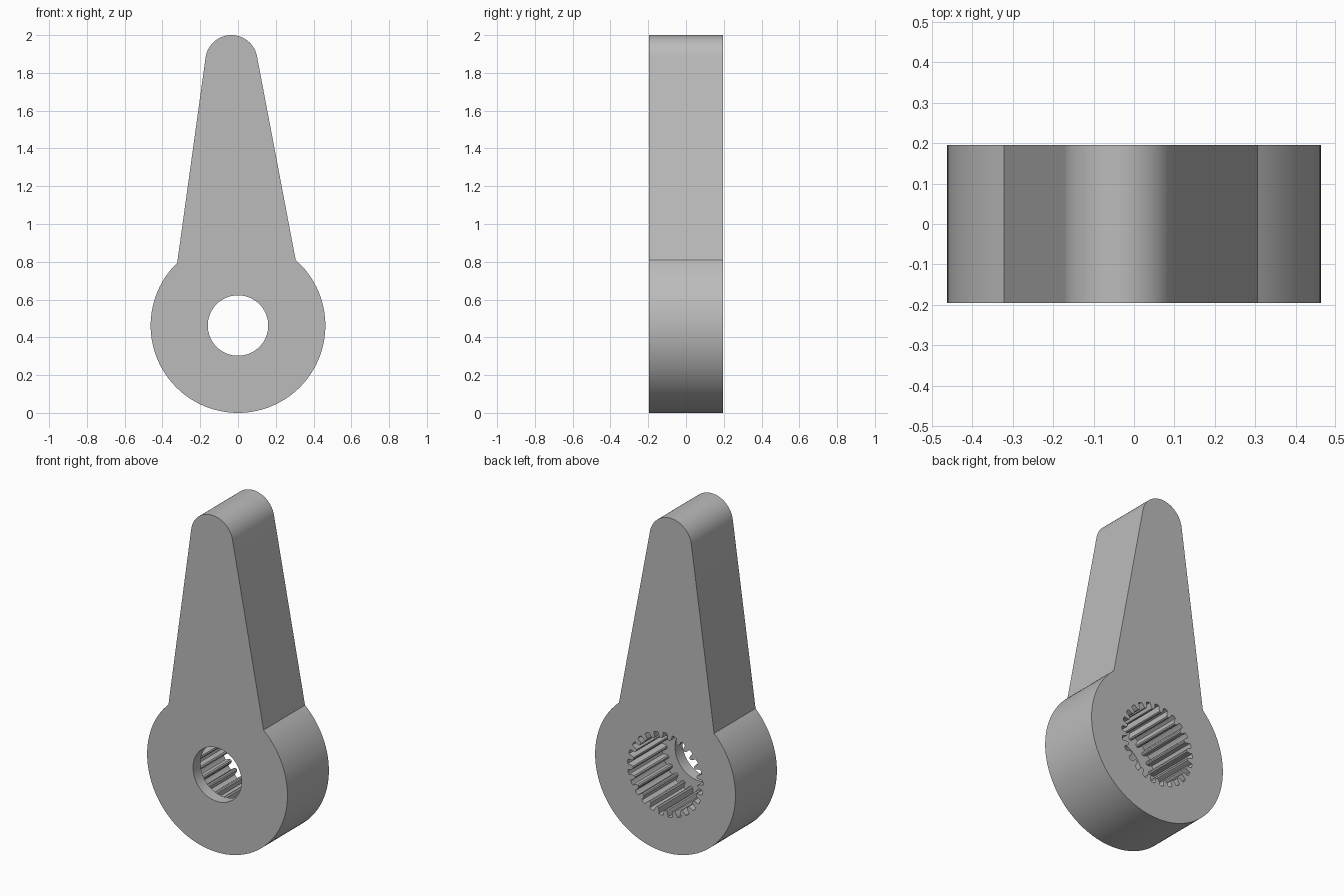
import bpy, bmesh, math

if "Cube" in bpy.data.objects:
    bpy.data.objects.remove(bpy.data.objects["Cube"])

FRONT, BACK, FLOOR = -0.195, 0.195, -0.125   # y of front face, back face, socket floor
R = 0.4625                                   # hub radius and height of its centre
TEETH = 25


def arc(cx, cz, r, a0, a1, n):
    """Points on an arc (degrees), both ends included."""
    return [(cx + r * math.cos(math.radians(a0 + (a1 - a0) * i / n)),
             cz + r * math.sin(math.radians(a0 + (a1 - a0) * i / n))) for i in range(n + 1)]


# Outer outline: round hub, then the rounded tip of the tapering arm
outline = arc(0, R, R, 134.1, 408.7, 96) + arc(-0.035, 1.862, 0.138, 10.7, 172.3, 40)

# Round shaft hole through the front lip
hole = arc(0, R, 0.16, 0, 360, 72)[:-1]

# Splined socket: one tooth as (fraction of pitch, radius), repeated around
tooth = [(0, 0.247), (0.22, 0.249), (0.45, 0.247), (0.5, 0.225),
         (0.58, 0.214), (0.725, 0.211), (0.87, 0.214), (0.95, 0.225)]
socket = []
for i in range(TEETH):
    for f, r in tooth:
        a = 2 * math.pi * (i + f) / TEETH
        socket.append((r * math.cos(a), R + r * math.sin(a)))

bm = bmesh.new()


def ring(points, y):
    vs = [bm.verts.new((x, y, z)) for x, z in points]
    es = [bm.edges.new((vs[i], vs[(i + 1) % len(vs)])) for i in range(len(vs))]
    return vs, es


def wall(a, b):
    n = len(a[0])
    for i in range(n):
        j = (i + 1) % n
        bm.faces.new((a[0][i], a[0][j], b[0][j], b[0][i]))


def cap(a, b):
    bmesh.ops.triangle_fill(bm, use_beauty=True, edges=a[1] + b[1], normal=(0, 1, 0))


out_f, out_b = ring(outline, FRONT), ring(outline, BACK)
hole_f, hole_b = ring(hole, FRONT), ring(hole, FLOOR)
sock_f, sock_b = ring(socket, FLOOR), ring(socket, BACK)

# Flat faces, then side walls
cap(out_f, hole_f)
cap(out_b, sock_b)
cap(hole_b, sock_f)
wall(out_f, out_b)
wall(hole_f, hole_b)
wall(sock_f, sock_b)
bmesh.ops.recalc_face_normals(bm, faces=bm.faces[:])

mesh = bpy.data.meshes.new("splined_lever_arm")
bm.to_mesh(mesh)
bm.free()
arm = bpy.data.objects.new("splined_lever_arm", mesh)
bpy.context.collection.objects.link(arm)

# Plain grey
grey = bpy.data.materials.new("grey")
grey.diffuse_color = (0.5, 0.5, 0.5, 1)
grey.use_nodes = True
grey.node_tree.nodes["Principled BSDF"].inputs["Base Color"].default_value = grey.diffuse_color
mesh.materials.append(grey)

bpy.context.view_layer.objects.active = arm
arm.select_set(True)
bpy.ops.object.shade_smooth_by_angle(angle=math.radians(35))
